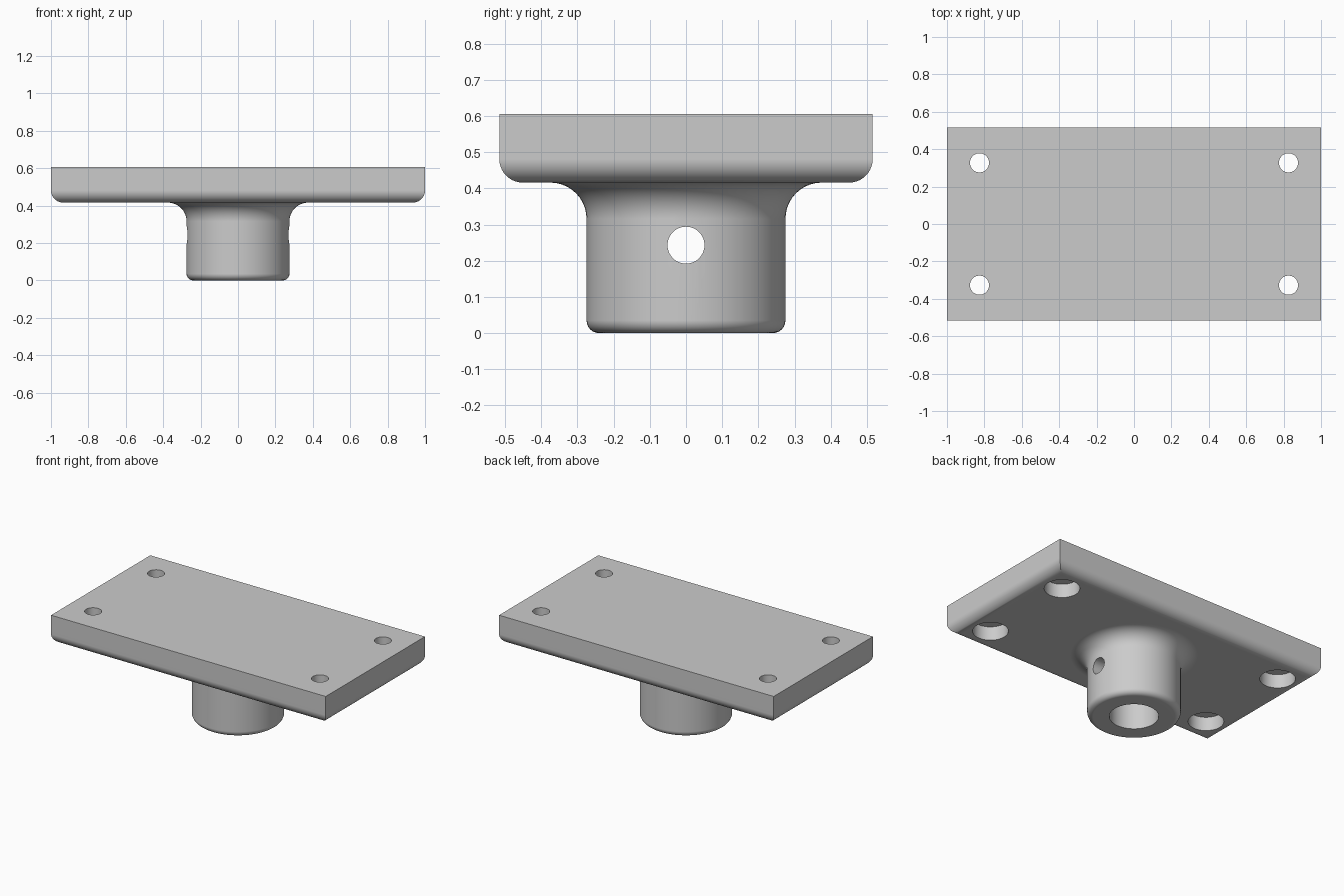
import bpy, bmesh
from math import sin, cos, pi, radians
from mathutils import Matrix

if "Cube" in bpy.data.objects:
    bpy.data.objects.remove(bpy.data.objects["Cube"])

# Main dimensions
HALF_X, HALF_Y, PLATE_Z, TOP = 1.0, 0.516, 0.416, 0.605
PLATE_ROUND, BOSS_R, BORE_R = 0.065, 0.275, 0.145
FILLET, BOSS_ROUND = 0.10, 0.035
SIDES = 96

grey = bpy.data.materials.new("plain grey")
grey.use_nodes = True
grey.diffuse_color = (0.6, 0.6, 0.6, 1)
grey.node_tree.nodes["Principled BSDF"].inputs["Base Color"].default_value = grey.diffuse_color


def make(name, bm):
    bmesh.ops.recalc_face_normals(bm, faces=bm.faces)
    mesh = bpy.data.meshes.new(name)
    bm.to_mesh(mesh)
    bm.free()
    mesh.materials.append(grey)
    ob = bpy.data.objects.new(name, mesh)
    bpy.context.collection.objects.link(ob)
    return ob


def cylinder(radius, length, centre, along_x=False):
    bm = bmesh.new()
    turn = Matrix.Rotation(pi / 2, 4, "Y") if along_x else Matrix()
    bmesh.ops.create_cone(bm, cap_ends=True, segments=48, radius1=radius, radius2=radius,
                          depth=length, matrix=Matrix.Translation(centre) @ turn)
    return make("cutter", bm)


def combine(ob, other, operation):
    mod = ob.modifiers.new("combine", "BOOLEAN")
    mod.object, mod.operation, mod.solver = other, operation, "EXACT"
    bpy.context.view_layer.objects.active = ob
    bpy.ops.object.modifier_apply(modifier=mod.name)
    bpy.data.objects.remove(other)


def arc(cx, cz, radius, start, end, steps=10):
    angles = [radians(start + (end - start) * i / steps) for i in range(steps + 1)]
    return [(cx + radius * cos(a), cz + radius * sin(a)) for a in angles]


# Plate with rounded lower edges
bm = bmesh.new()
bmesh.ops.create_cube(bm, size=1)
for v in bm.verts:
    v.co.x *= 2 * HALF_X
    v.co.y *= 2 * HALF_Y
    v.co.z = TOP if v.co.z > 0 else PLATE_Z
lower = [e for e in bm.edges if all(v.co.z < TOP for v in e.verts)]
bmesh.ops.bevel(bm, geom=lower, offset=PLATE_ROUND, segments=10, profile=0.5, affect="EDGES")
body = make("mounting_plate", bm)

# Turned boss with a blind bore and a fillet under the plate
inside = PLATE_Z + 0.04
profile = [(0, PLATE_Z), (BORE_R, PLATE_Z), (BORE_R, 0)]
profile += arc(BOSS_R - BOSS_ROUND, BOSS_ROUND, BOSS_ROUND, -90, 0, 6)
profile += arc(BOSS_R + FILLET, PLATE_Z - FILLET, FILLET, 180, 90)
profile += [(BOSS_R + FILLET, inside), (0, inside)]
bm = bmesh.new()
ring = [bm.verts.new((r, 0, z)) for r, z in profile]
edges = [bm.edges.new(pair) for pair in zip(ring, ring[1:])]
bmesh.ops.spin(bm, geom=ring + edges, cent=(0, 0, 0), axis=(0, 0, 1), angle=2 * pi, steps=SIDES)
bmesh.ops.remove_doubles(bm, verts=bm.verts, dist=0.0001)
boss = make("boss", bm)

# Cross hole through the boss
combine(boss, cylinder(0.051, 1, (0, 0, 0.243), along_x=True), "DIFFERENCE")
combine(body, boss, "UNION")

# Corner holes, counterbored from below
for x in (-0.826, 0.826):
    for y in (-0.327, 0.327):
        combine(body, cylinder(0.051, 1, (x, y, TOP)), "DIFFERENCE")
        combine(body, cylinder(0.105, 0.2, (x, y, PLATE_Z - 0.01)), "DIFFERENCE")

# Smooth rounds, crisp edges and flat faces
body.name = "flanged_mount"
bpy.ops.object.select_all(action="DESELECT")
body.select_set(True)
bpy.context.view_layer.objects.active = body
bpy.ops.object.shade_smooth_by_angle(angle=radians(30))
flat = body.modifiers.new("flat faces", "WEIGHTED_NORMAL")
flat.keep_sharp = True
